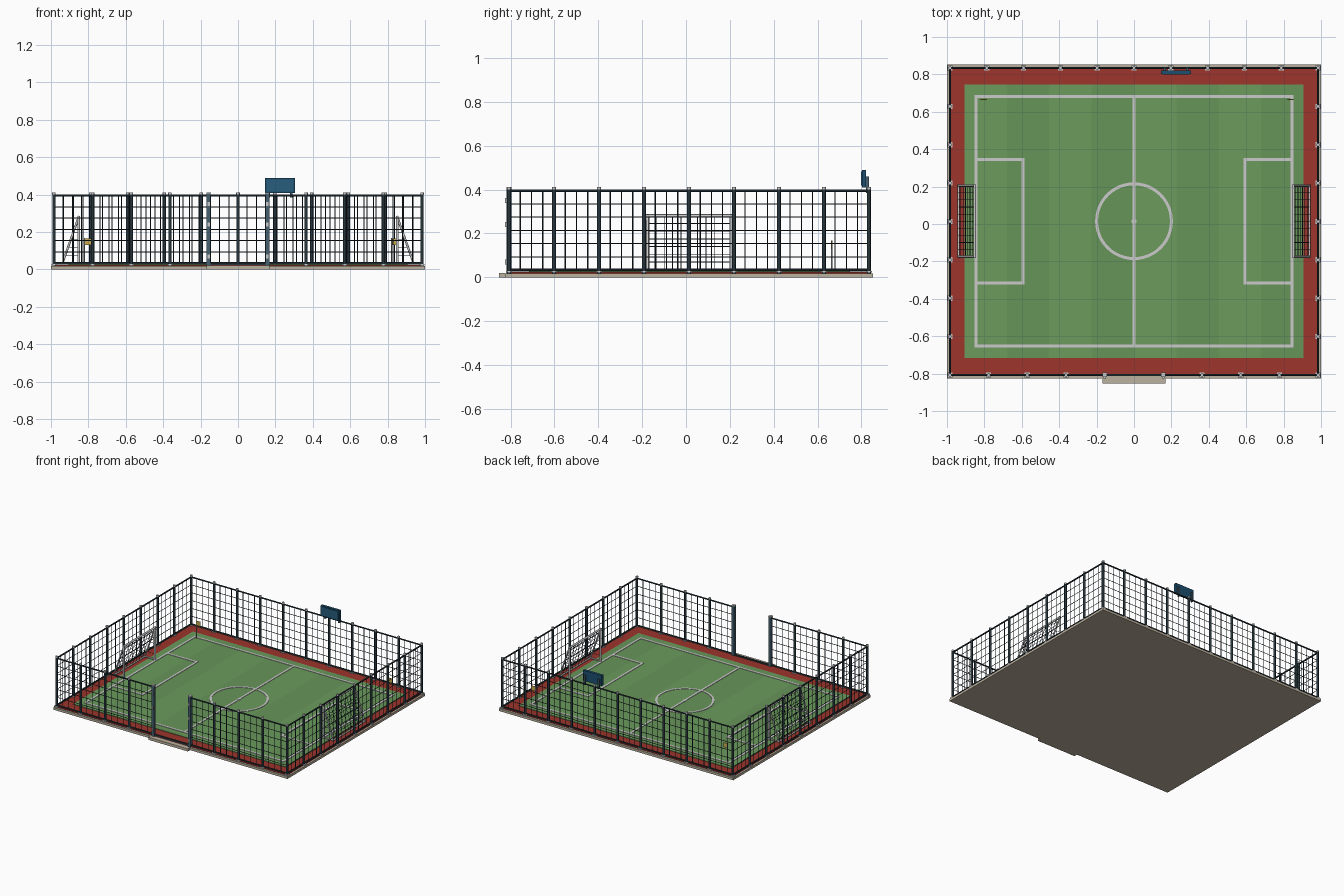
import bpy, bmesh, math
from mathutils import Vector, Matrix

if "Cube" in bpy.data.objects:
    bpy.data.objects.remove(bpy.data.objects["Cube"])

CY = 0.015                                  # pitch centre along y
FX, FY0, FY1 = 0.984, -0.807, 0.834         # fence lines


def mat(name, r, g, b):
    m = bpy.data.materials.new(name)
    m.diffuse_color = (r, g, b, 1)
    m.use_nodes = True
    m.node_tree.nodes["Principled BSDF"].inputs["Base Color"].default_value = m.diffuse_color
    return m


TAN = mat("concrete", 0.5, 0.44, 0.34)
RED = mat("track_red", 0.34, 0.035, 0.025)
GREEN_A = mat("turf_light", 0.15, 0.33, 0.11)
GREEN_B = mat("turf_dark", 0.135, 0.30, 0.10)
DARK = mat("fence_dark", 0.02, 0.035, 0.045)
STEEL = mat("gate_steel", 0.06, 0.12, 0.16)
BLUE = mat("board_blue", 0.012, 0.08, 0.16)
SCREEN = mat("screen_blue", 0.02, 0.11, 0.2)
YELLOW = mat("flag_yellow", 0.6, 0.4, 0.08)
WHITE = mat("paint", 0.6, 0.6, 0.6)


class Part:
    """Collects simple solids into one mesh object."""
    def __init__(self, name, material=None):
        self.name, self.material, self.bm = name, material, bmesh.new()

    def box(self, x0, x1, y0, y1, z0, z1):
        m = Matrix.Translation(((x0 + x1) / 2, (y0 + y1) / 2, (z0 + z1) / 2)) \
            @ Matrix.Diagonal((x1 - x0, y1 - y0, z1 - z0, 1))
        bmesh.ops.create_cube(self.bm, size=1, matrix=m)

    def cbox(self, x, y, z, sx, sy, sz):
        self.box(x - sx / 2, x + sx / 2, y - sy / 2, y + sy / 2, z - sz / 2, z + sz / 2)

    def bar(self, p, q, r, sides=4):
        p, q = Vector(p), Vector(q)
        d = q - p
        m = Matrix.Translation((p + q) / 2) @ d.to_track_quat('Z', 'Y').to_matrix().to_4x4()
        bmesh.ops.create_cone(self.bm, cap_ends=True, segments=sides, radius1=r,
                              radius2=r, depth=d.length, matrix=m)

    def ring(self, x, y, z0, z1, r0, r1, n=48):
        rows = []
        for i in range(n):
            a = 2 * math.pi * i / n
            c, s = math.cos(a), math.sin(a)
            rows.append([self.bm.verts.new((x + r * c, y + r * s, z))
                         for r, z in ((r0, z0), (r1, z0), (r1, z1), (r0, z1))])
        for i in range(n):
            a, b = rows[i], rows[(i + 1) % n]
            for k in range(4):
                j = (k + 1) % 4
                self.bm.faces.new((a[k], b[k], b[j], a[j]))
        bmesh.ops.recalc_face_normals(self.bm, faces=self.bm.faces[:])

    def done(self, smooth=False):
        me = bpy.data.meshes.new(self.name)
        self.bm.to_mesh(me)
        self.bm.free()
        ob = bpy.data.objects.new(self.name, me)
        bpy.context.collection.objects.link(ob)
        if self.material:
            me.materials.append(self.material)
        if smooth:
            bpy.context.view_layer.objects.active = ob
            ob.select_set(True)
            bpy.ops.object.shade_smooth_by_angle(angle=math.radians(50))
            ob.select_set(False)
        return ob


# Ground layers
p = Part("base_slab", TAN)
p.box(-1, 1, -0.825, 0.852, 0, 0.018)
p.done()
p = Part("entrance_step", TAN)
p.box(-0.168, 0.168, -0.852, -0.825, 0, 0.02)
p.done()
p = Part("running_track", RED)
p.box(-0.985, 0.985, -0.81, 0.836, 0.018, 0.024)
p.done()
p = Part("gate_threshold", DARK)
p.box(-0.155, 0.155, FY0 - 0.006, FY0 + 0.006, 0.024, 0.034)
p.done()

# Striped turf
w = 1.814 / 8
for k, m in enumerate((GREEN_A, GREEN_B)):
    p = Part(("turf_stripes_light", "turf_stripes_dark")[k], m)
    for i in range(k, 8, 2):
        p.box(-0.907 + i * w, -0.907 + (i + 1) * w, -0.716, 0.747, 0.024, 0.028)
    p.done()

# Pitch markings
p = Part("pitch_lines", WHITE)
Z0, Z1, T = 0.028, 0.031, 0.008
for s in (-1, 1):
    p.box(-0.853, 0.853, CY + s * 0.668 - T, CY + s * 0.668 + T, Z0, Z1)
    p.cbox(s * 0.845, CY, 0.0295, 2 * T, 1.32, 0.003)
    p.cbox(s * 0.594, CY, 0.0295, 2 * T, 0.676, 0.003)
    for t in (-1, 1):
        p.cbox(s * 0.7195, CY + t * 0.33, 0.0295, 0.235, 2 * T, 0.003)
p.cbox(0, CY, 0.0295, 2 * T, 1.32, 0.003)
p.ring(0, CY, Z0, Z1, 0.192, 0.208)
p.bar((0, CY, Z0), (0, CY, 0.032), 0.014, 16)
p.done()

# Fence: runs of bays with posts, rails and wire grid
posts = Part("fence_posts", DARK)
rails = Part("fence_rails", DARK)
wires = Part("fence_wires", DARK)
caps = Part("post_caps")
plates = Part("post_base_plates")
ZB, ZT = 0.033, 0.395
runs = [((-FX, FY1), (FX, FY1), 10), ((-FX, FY0), (-0.157, FY0), 4),
        ((0.157, FY0), (FX, FY0), 4), ((-FX, FY0), (-FX, FY1), 8),
        ((FX, FY0), (FX, FY1), 8)]
placed = set()
for a, b, n in runs:
    a, b = Vector((*a, 0)), Vector((*b, 0))
    for z in (ZB, ZT):
        rails.bar(a + Vector((0, 0, z)), b + Vector((0, 0, z)), 0.006, 6)
    for i in range(1, 6):
        h = Vector((0, 0, ZB + (ZT - ZB) * i / 6))
        wires.bar(a + h, b + h, 0.0025)
    for i in range(n * 4 + 1):
        v = a.lerp(b, i / (n * 4))
        if i % 4:
            wires.bar((v.x, v.y, ZB), (v.x, v.y, ZT), 0.0025)
            continue
        key = (round(v.x, 3), round(v.y, 3))
        if key in placed or abs(v.x) < 0.16 and v.y < 0:
            continue
        placed.add(key)
        posts.bar((v.x, v.y, 0.018), (v.x, v.y, 0.402), 0.009, 8)
        caps.bar((v.x, v.y, 0.4), (v.x, v.y, 0.411), 0.0095, 8)
        plates.cbox(v.x, v.y, 0.0245, 0.028, 0.028, 0.007)
posts.done(True)
rails.done(True)
wires.done()
caps.done(True)
plates.done()

# Gate posts with hinges
p = Part("gate_posts", STEEL)
h = Part("gate_hinges")
for s in (-1, 1):
    p.cbox(s * 0.157, FY0, 0.212, 0.022, 0.022, 0.388)
    h.cbox(s * 0.157, FY0, 0.408, 0.024, 0.024, 0.006)
    for z in (0.07, 0.24, 0.35):
        h.cbox(s * 0.157, FY0 - 0.012, z, 0.012, 0.012, 0.022)
p.done()
h.done()

# Goals: frame and sloping net
frame = Part("goal_frames")
net = Part("goal_nets", DARK)
for s in (-1, 1):
    xf, xb, zt, zb = s * 0.852, s * 0.938, 0.28, 0.035
    for t in (-1, 1):
        y = CY + t * 0.19
        frame.bar((xf, y, 0.024), (xf, y, zt + 0.006), 0.0075, 10)
        frame.bar((xf, y, zt), (xb, y, zb), 0.006, 8)
        frame.bar((xf, y, zb), (xb, y, zb), 0.006, 8)
        for i in range(1, 6):
            f = i / 6
            z = zt + (zb - zt) * f
            net.bar((xf, y, z), (xf + (xb - xf) * f, y, z), 0.0018)
    frame.bar((xf, CY - 0.197, zt), (xf, CY + 0.197, zt), 0.0075, 10)
    frame.bar((xb, CY - 0.195, zb), (xb, CY + 0.195, zb), 0.006, 8)
    for i in range(1, 10):
        y = CY - 0.19 + 0.038 * i
        net.bar((xf, y, zt), (xb, y, zb), 0.0018)
    for i in range(1, 7):
        f = i / 7
        x, z = xf + (xb - xf) * f, zt + (zb - zt) * f
        net.bar((x, CY - 0.19, z), (x, CY + 0.19, z), 0.0018)
frame.done(True)
net.done()

# Corner flags
p = Part("flag_poles")
f = Part("corner_flags", YELLOW)
for x in (-0.82, 0.82):
    p.bar((x, 0.665, 0.026), (x, 0.665, 0.168), 0.003, 8)
    f.box(x, x + 0.034, 0.663, 0.667, 0.13, 0.165)
p.done(True)
f.done()

# Scoreboard on the back fence
p = Part("scoreboard", BLUE)
p.box(0.145, 0.305, 0.802, 0.822, 0.41, 0.49)
p.done()
p = Part("scoreboard_screen", SCREEN)
p.box(0.155, 0.295, 0.799, 0.802, 0.418, 0.482)
p.done()
p = Part("scoreboard_brackets", STEEL)
for x in (0.165, 0.285):
    p.box(x - 0.006, x + 0.006, 0.82, 0.834, 0.385, 0.46)
p.done()
